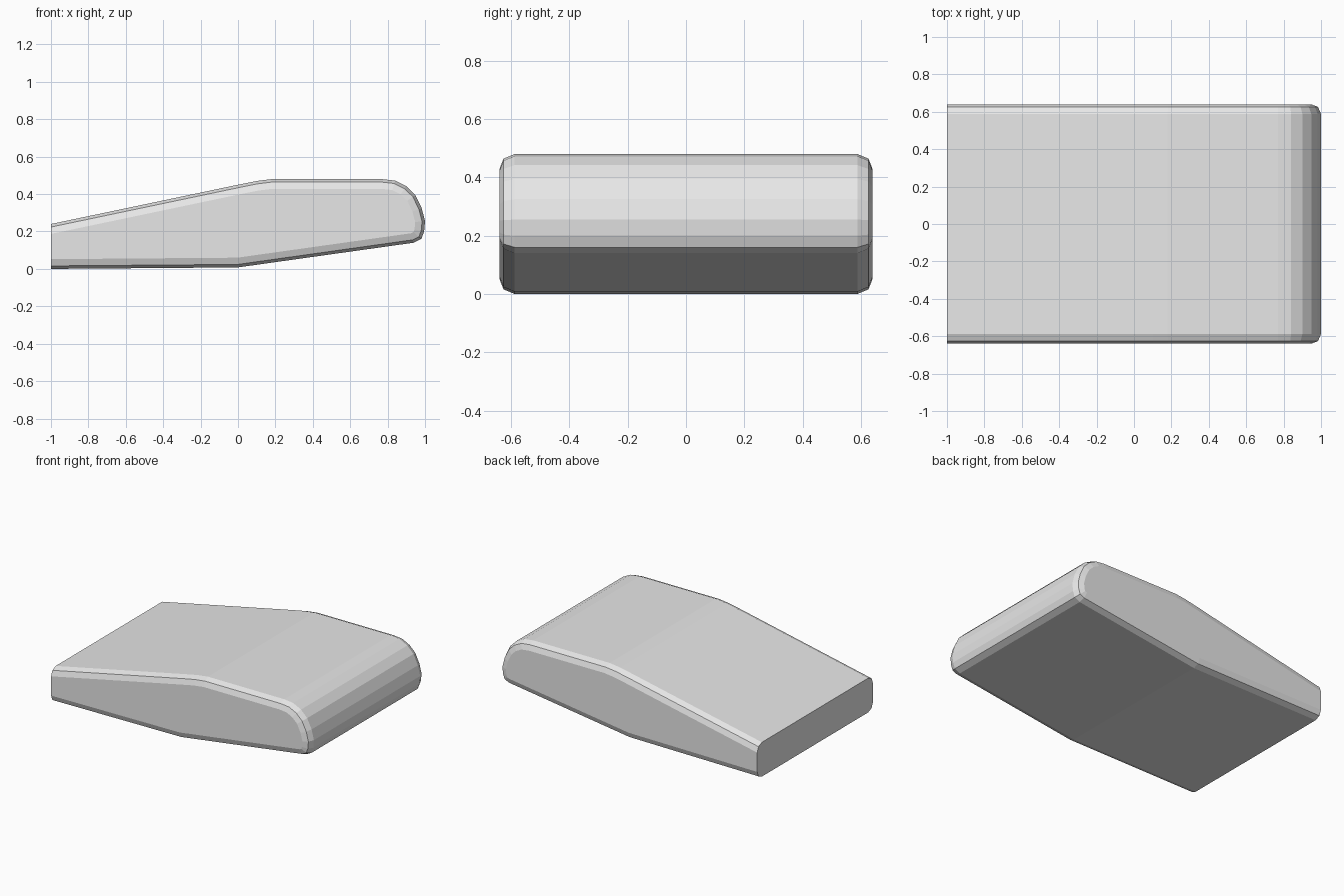
import bpy
import bmesh
from mathutils import Vector

if "Cube" in bpy.data.objects:
    bpy.data.objects.remove(bpy.data.objects["Cube"])

grey = bpy.data.materials.new("plain_grey")
grey.diffuse_color = (0.8, 0.8, 0.8, 1)
grey.use_nodes = True
grey.node_tree.nodes["Principled BSDF"].inputs["Base Color"].default_value = grey.diffuse_color

# Side outline (x, z), running from the lower cut end round the nose to the upper cut end
OUTLINE = [(-1, 0), (0, 0.008), (0.94, 0.14), (0.98, 0.16), (0.995, 0.2),
           (1, 0.255), (0.982, 0.325), (0.948, 0.395), (0.9, 0.442),
           (0.84, 0.472), (0.77, 0.48), (0.18, 0.48), (0.1, 0.47),
           (0, 0.45), (-1, 0.24)]


def inset(points, d):
    """Move the outline inward by d, keeping its two ends on the flat cut."""
    pts = [Vector(p) for p in points]
    normals = []
    for a, b in zip(pts, pts[1:]):
        e = (b - a).normalized()
        normals.append(Vector((-e.y, e.x)))
    result = []
    for i, p in enumerate(pts):
        if i in (0, len(pts) - 1):
            n = normals[0] if i == 0 else normals[-1]
            result.append(p + Vector((0, d / n.y)))
        else:
            n = normals[i - 1] + normals[i]
            result.append(p + n * (2 * d / n.length_squared))
    return result


# Rounded rims: (y, inset) from the front side to the back side
half = [(0.64, 0.052), (0.626, 0.016), (0.588, 0)]
sections = [(-y, d) for y, d in half] + [(y, d) for y, d in reversed(half)]

bm = bmesh.new()
rings = [[bm.verts.new((p.x, y, p.y)) for p in inset(OUTLINE, d)] for y, d in sections]
count = len(OUTLINE)
for a, b in zip(rings, rings[1:]):
    for i in range(count - 1):
        bm.faces.new((a[i], a[i + 1], b[i + 1], b[i]))

# Flat sides and flat cut end
bm.faces.new(rings[0])
bm.faces.new(rings[-1])
bm.faces.new([r[0] for r in rings] + [r[-1] for r in reversed(rings)])
bmesh.ops.recalc_face_normals(bm, faces=bm.faces)

mesh = bpy.data.meshes.new("wedge_body")
bm.to_mesh(mesh)
bm.free()
mesh.materials.append(grey)
body = bpy.data.objects.new("wedge_body", mesh)
bpy.context.collection.objects.link(body)
